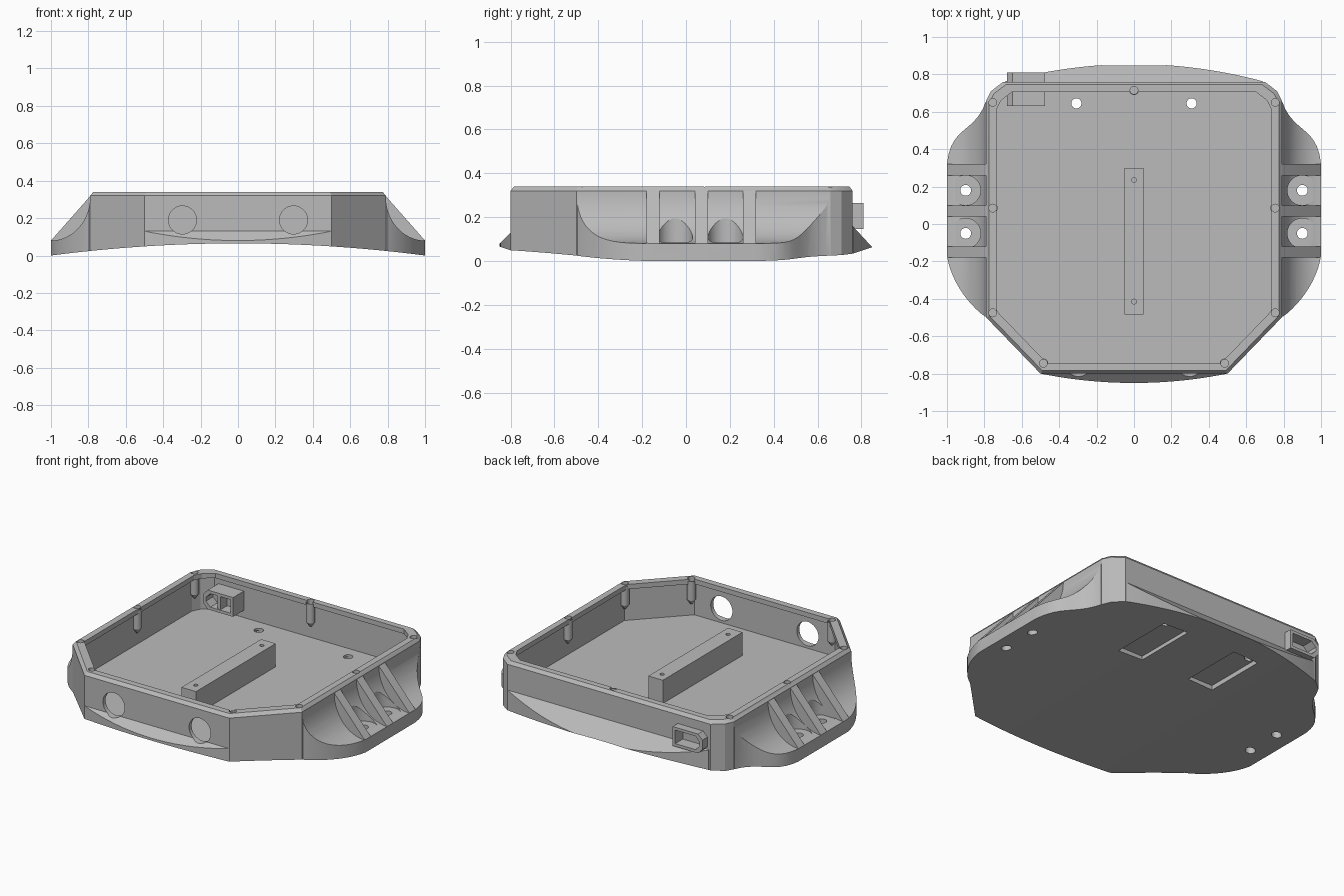
import bpy, bmesh, math
from mathutils import Vector
from mathutils.geometry import interpolate_bezier

cube = bpy.data.objects.get("Cube")
if cube:
    bpy.data.objects.remove(cube, do_unlink=True)

grey = bpy.data.materials.new("plain grey")
grey.use_nodes = True
grey.diffuse_color = (0.5, 0.5, 0.5, 1)
grey.node_tree.nodes["Principled BSDF"].inputs["Base Color"].default_value = (0.5, 0.5, 0.5, 1)


def loft(name, layers, axis="z"):
    """Solid through matching outlines, each given as (points, height along axis)."""
    place = {"x": lambda u, v, h: (h, u, v),
             "y": lambda u, v, h: (u, h, v),
             "z": lambda u, v, h: (u, v, h)}[axis]
    bm = bmesh.new()
    rings = [[bm.verts.new(place(u, v, h)) for u, v in pts] for pts, h in layers]
    for low, high in zip(rings, rings[1:]):
        for i in range(len(low)):
            j = (i + 1) % len(low)
            bm.faces.new((low[i], low[j], high[j], high[i]))
    bm.faces.new(rings[0][::-1])
    bm.faces.new(rings[-1])
    bmesh.ops.recalc_face_normals(bm, faces=bm.faces)
    mesh = bpy.data.meshes.new(name)
    bm.to_mesh(mesh)
    bm.free()
    mesh.materials.append(grey)
    obj = bpy.data.objects.new(name, mesh)
    bpy.context.collection.objects.link(obj)
    return obj


def prism(name, pts, a, b, axis="z"):
    return loft(name, [(pts, a), (pts, b)], axis)


def combine(target, tool, operation):
    mod = target.modifiers.new("combine", "BOOLEAN")
    mod.operation, mod.solver, mod.object = operation, "EXACT", tool
    bpy.context.view_layer.objects.active = target
    bpy.ops.object.modifier_apply(modifier=mod.name)
    bpy.data.objects.remove(tool, do_unlink=True)


def add(target, tool):
    combine(target, tool, "UNION")


def cut(target, tool):
    combine(target, tool, "DIFFERENCE")


def circle(cx, cy, r, n=28):
    return [(cx + r * math.cos(i * math.tau / n), cy + r * math.sin(i * math.tau / n)) for i in range(n)]


def rect(x0, x1, y0, y1):
    return [(x0, y0), (x1, y0), (x1, y1), (x0, y1)]


def scaled(pts, f):
    return [(x * f, y * f) for x, y in pts]


def bezier(*pts):
    return [tuple(p) for p in interpolate_bezier(*[Vector(p) for p in pts], 12)]


def mirrored(half):
    return half + [(-x, y) for x, y in reversed(half) if x > 0.001]


# Outlines: the box walls, and the wider flared footprint
corner = [(0.79, 0.66), (0.765, 0.71), (0.70, 0.76)]
wall = mirrored([(0.5, -0.8), (0.79, -0.5)] + corner)
steps = [i / 10 for i in range(11)]
front_arc = [(0.5 * t, -0.8 - 0.05 * (1 - t * t)) for t in steps]
back_arc = [(0.7 * t, 0.76 + 0.095 * (1 - t * t)) for t in reversed(steps)]
front_curve = bezier((0.79, -0.5), (0.89, -0.43), (0.98, -0.3), (1, -0.17))
back_curve = bezier((1, 0.32), (0.98, 0.53), (0.85, 0.48), (0.79, 0.66))
footprint = mirrored(front_arc + front_curve + back_curve + corner[1:2] + back_arc)


def trim(obj):
    combine(obj, prism("trim", footprint, -0.2, 0.5), "INTERSECT")
    return obj


# Box with a bevelled rim
shell = loft("shell", [(wall, -0.05), (wall, 0.32), (scaled(wall, 0.98), 0.34)])

# Sloping front and back skirts
front_profile = [(-0.87, -0.04), (-0.78, -0.04), (-0.78, 0.13), (-0.8, 0.13), (-0.87, 0.06)]
back_profile = [(0.74, -0.04), (0.87, -0.04), (0.87, 0.04), (0.755, 0.165), (0.74, 0.165)]
add(shell, trim(prism("front_skirt", front_profile, -0.495, 0.495, "x")))
add(shell, trim(prism("back_skirt", back_profile, -0.69, 0.69, "x")))

# Side wings: concave sweep, screw pockets and slanted ribs
mounts = (-0.05, 0.18)
sweep = [(1 - 0.21 * math.sin(a), 0.315 - 0.235 * math.cos(a))
         for a in [i * math.pi / 32 for i in range(17)]]
wing_profile = [(0.77, -0.04), (1.02, -0.04), (1.02, 0.08)] + sweep + [(0.77, 0.315)]
rib_profile = [(0.77, -0.03), (1.03, -0.03), (1.03, 0.046), (0.79, 0.318), (0.77, 0.318)]
for side in (-1, 1):
    def flip(pts):
        return [(side * x, z) for x, z in pts]
    wing = prism("wing", flip(wing_profile), -0.495, 0.655, "y")
    for y in mounts:
        cut(wing, prism("pocket", circle(side * 0.9, y, 0.08, 40), 0.085, 0.5))
    for y in (-0.15, 0.07, 0.29):
        add(wing, prism("rib", flip(rib_profile), y - 0.03, y + 0.03, "y"))
    add(shell, trim(wing))

# Arched underside
arch = [(x / 20, 0.065 * (1 - (x / 20) ** 2)) for x in range(-22, 23)]
cut(shell, prism("arch", arch + [(1.1, -0.5), (-1.1, -0.5)], -1, 1, "y"))

# Cavity with an overhanging inner lip
cut(shell, prism("cavity", scaled(wall, 0.968), 0.1, 0.31))
cut(shell, prism("opening", scaled(wall, 0.93), 0.25, 0.4))

# Screw posts under the rim
posts = [(0, 0.715)] + [(s * x, y) for s in (-1, 1)
                        for x, y in ((0.755, 0.65), (0.755, 0.085), (0.755, -0.475), (0.485, -0.745))]
for x, y in posts:
    add(shell, loft("post", [(circle(x, y, 0.006, 16), 0.18), (circle(x, y, 0.026, 16), 0.21),
                             (circle(x, y, 0.026, 16), 0.33)]))
    cut(shell, prism("screw_hole", circle(x, y, 0.021, 16), 0.27, 0.4))


# Socket through the back wall
def socket(d):
    left, right, low, high, c = -0.68 + d, -0.475 - d, 0.145 + d, 0.265 - d, 0.03
    return [(right, low), (left + c, low), (left, low + c),
            (left, high - c), (left + c, high), (right, high)]


add(shell, prism("socket", socket(0), 0.63, 0.81, "y"))
cut(shell, prism("socket_outside", socket(0.018), 0.735, 0.9, "y"))
cut(shell, prism("socket_inside", socket(0.018), 0.5, 0.7, "y"))
prism("socket_divider", rect(-0.585, -0.565, 0.635, 0.71), 0.155, 0.255)

# Round front openings, floor holes, underside recesses and mounting holes
for side in (-1, 1):
    cut(shell, prism("front_opening", circle(side * 0.297, 0.19, 0.075, 40), -0.9, -0.7, "y"))
    x0, x1 = sorted((side * 0.17, side * 0.345))
    cut(shell, prism("recess", rect(x0, x1, 0.275, 0.675), -0.1, 0.086))
    cut(shell, prism("floor_hole", circle(side * 0.308, 0.645, 0.027), -0.1, 0.2))
    for y in mounts:
        cut(shell, prism("mount_hole", circle(side * 0.9, y, 0.029), -0.1, 0.3))

# Raised bar on the floor
bar = prism("floor_bar", rect(-0.05, 0.05, -0.485, 0.3), 0.09, 0.245)
for y in (-0.415, 0.235):
    cut(bar, prism("bar_hole", circle(0, y, 0.013, 16), 0.17, 0.4))

# Smooth the curved surfaces, keep edges crisp
for obj in (shell, bar):
    bpy.ops.object.select_all(action="DESELECT")
    obj.select_set(True)
    bpy.context.view_layer.objects.active = obj
    bpy.ops.object.shade_smooth_by_angle(angle=math.radians(25))
